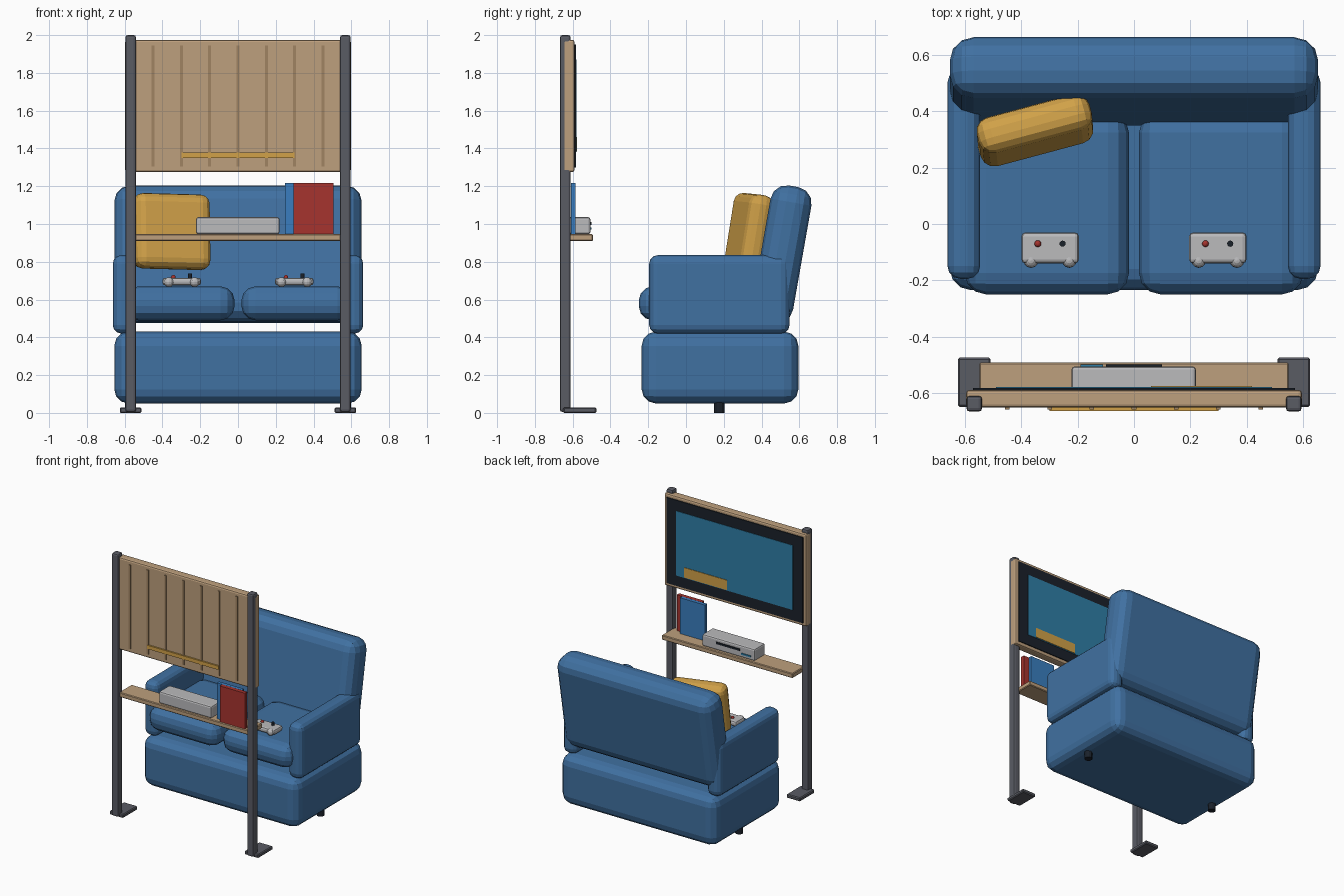
import bpy
from math import radians

if "Cube" in bpy.data.objects:
    bpy.data.objects.remove(bpy.data.objects["Cube"])


def material(name, r, g, b):
    m = bpy.data.materials.new(name)
    m.diffuse_color = [(c / 255) ** 2.2 for c in (r, g, b)] + [1]
    m.use_nodes = True
    m.node_tree.nodes["Principled BSDF"].inputs["Base Color"].default_value = m.diffuse_color
    return m


BLUE = material("sofa_blue", 66, 112, 160)
GOLD = material("gold", 208, 160, 74)
WOOD = material("wood", 188, 158, 124)
DARKWOOD = material("dark_wood", 158, 130, 98)
STEEL = material("steel", 90, 92, 100)
GREY = material("light_grey", 185, 185, 187)
BLACK = material("black", 32, 38, 46)
SCREEN = material("screen_blue", 50, 125, 165)
RED = material("red", 165, 55, 50)
BOOKBLUE = material("book_blue", 60, 125, 190)


def finish(name, mat):
    ob = bpy.context.object
    ob.name = name
    ob.data.materials.append(mat)
    return ob


def box(name, x, y, z, mat, bevel=0.0, segs=3, rot=(0, 0, 0)):
    """Box from (min, max) ranges, optionally rounded and turned about its centre."""
    bpy.ops.mesh.primitive_cube_add(size=1, location=[(a + b) / 2 for a, b in (x, y, z)])
    ob = finish(name, mat)
    ob.scale = [b - a for a, b in (x, y, z)]
    bpy.ops.object.transform_apply(location=False, rotation=False, scale=True)
    ob.rotation_euler = [radians(a) for a in rot]
    if bevel:
        m = ob.modifiers.new("bevel", 'BEVEL')
        m.width, m.segments, m.limit_method = bevel, segs, 'ANGLE'
    return ob


def cylinder(name, loc, r, h, mat, verts=12):
    bpy.ops.mesh.primitive_cylinder_add(vertices=verts, radius=r, depth=h, location=loc)
    return finish(name, mat)


def ball(name, loc, r, mat):
    bpy.ops.mesh.primitive_uv_sphere_add(segments=12, ring_count=8, radius=r, location=loc)
    return finish(name, mat)


def span(cx, half):
    return (cx - half, cx + half)


# Sofa
box("sofa_base", (-.655, .655), (-.235, .595), (.05, .43), BLUE, .075)
box("sofa_back", (-.655, .655), span(.507, .11), (.475, 1.205), BLUE, .085, rot=(-10, 0, 0))
for s, side in ((-1, "left"), (1, "right")):
    box(side + "_arm", span(s * .605, .058), (-.195, .548), (.42, .835), BLUE, .045)
    box(side + "_seat_cushion", span(s * .31, .292), (-.25, .40), (.49, .67), BLUE, .075)
    cylinder(side + "_sofa_foot", (s * .57, .177, .03), .028, .06, BLACK)

# Throw pillow leaning on the back
box("throw_pillow", span(-.352, .207), span(.333, .066), span(.96, .2), GOLD, .05,
    rot=(-9, 1.5, 15))

# Two game controllers on the seats
for cx, side in ((-.298, "left"), (.298, "right")):
    box(side + "_controller", span(cx, .102), (-.14, -.03), (.675, .715), GREY, .014, 2)
    for s in (-1, 1):
        ball(side + "_controller_grip", (cx + s * .068, -.13, .692), .026, GREY)
    ball(side + "_controller_button", (cx - .044, -.07, .718), .012, RED)
    cylinder(side + "_controller_stick", (cx + .044, -.07, .723), .011, .028, BLACK)

# Stand posts and feet
for s, side in ((-1, "left"), (1, "right")):
    box(side + "_post", span(s * .568, .028), (-.667, -.611), (.005, 2), STEEL, .012, 2)
    box(side + "_post_foot", span(s * .568, .058), (-.65, -.475), (0, .028), STEEL, .006, 1)

# Upright panel, with battens and a rail on its front
box("panel", (-.597, .597), (-.653, -.59), (1.275, 1.975), WOOD, .012, 2)
for i in range(-3, 4):
    box("panel_batten", span(i * .15, .008), (-.659, -.645), (1.305, 1.945), DARKWOOD)
box("panel_rail", (-.3, .3), (-.665, -.65), (1.35, 1.378), GOLD)

# Display facing the sofa
box("display_bezel", (-.572, .572), (-.595, -.583), (1.3, 1.95), BLACK)
box("display_screen", (-.49, .49), (-.59, -.580), (1.38, 1.87), SCREEN)
box("display_bar", (.06, .42), (-.585, -.576), (1.385, 1.46), GOLD)

# Shelf with a console and two books
box("shelf", (-.55, .55), (-.645, -.492), (.91, .946), WOOD, .005, 1)
box("console", (-.222, .22), (-.635, -.506), (.946, 1.036), GREY, .012, 2)
box("console_slot", (-.1, .1), (-.51, -.5), (.995, 1.01), BLACK)
box("console_light", (-.19, -.11), (-.51, -.5), (.97, .982), SCREEN)
box("red_book", (.295, .505), (-.64, -.611), (.946, 1.218), RED)
box("blue_book", (.25, .46), (-.61, -.584), (.946, 1.218), BOOKBLUE)
